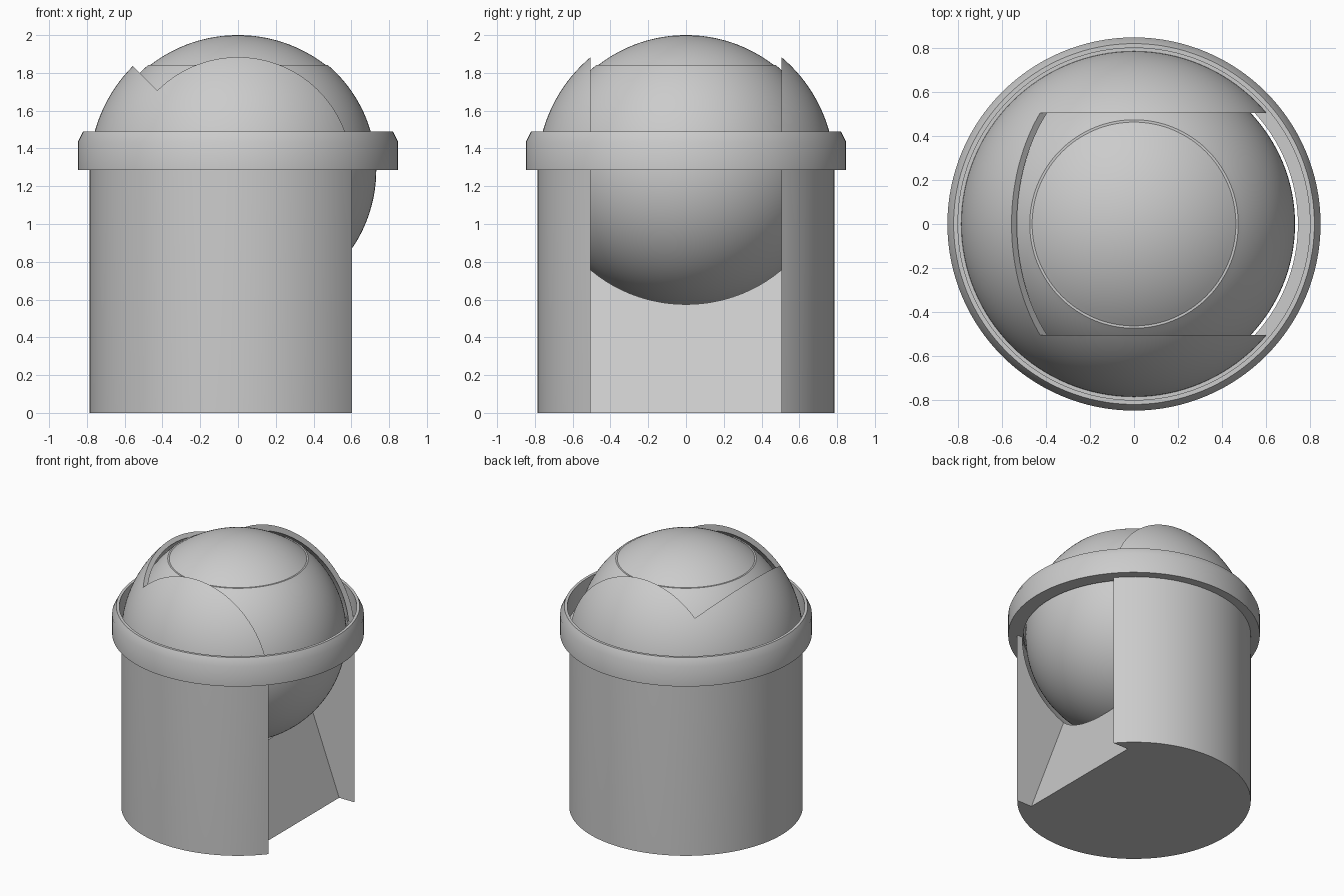
import bpy, bmesh, math

if "Cube" in bpy.data.objects:
    bpy.data.objects.remove(bpy.data.objects["Cube"])

CZ = 1.28          # joint centre height
SLOT = 0.505       # half width of the slot


def arc(r, cz, a0, a1, n):
    """Points (radius, z) on a circle, angles in degrees from horizontal."""
    out = []
    for i in range(n + 1):
        a = math.radians(a0 + (a1 - a0) * i / n)
        out.append((max(r * math.cos(a), 0.0), cz + r * math.sin(a)))
    return out


def new_object(name, bm):
    bmesh.ops.recalc_face_normals(bm, faces=bm.faces)
    me = bpy.data.meshes.new(name)
    bm.to_mesh(me)
    bm.free()
    ob = bpy.data.objects.new(name, me)
    bpy.context.collection.objects.link(ob)
    return ob


def lathe(name, profile, closed=False, steps=128):
    """Spin a (radius, z) profile about the z axis."""
    bm = bmesh.new()
    vs = [bm.verts.new((r, 0, z)) for r, z in profile]
    es = [bm.edges.new(p) for p in zip(vs, vs[1:])]
    if closed:
        es.append(bm.edges.new((vs[-1], vs[0])))
    bmesh.ops.spin(bm, geom=vs + es, axis=(0, 0, 1), cent=(0, 0, 0),
                   angle=2 * math.pi, steps=steps, use_duplicate=False)
    bmesh.ops.remove_doubles(bm, verts=bm.verts, dist=1e-5)
    return new_object(name, bm)


def activate(ob):
    bpy.ops.object.select_all(action='DESELECT')
    ob.select_set(True)
    bpy.context.view_layer.objects.active = ob


def cut(ob, cutter):
    cutter.hide_render = True
    m = ob.modifiers.new("cut", 'BOOLEAN')
    m.operation = 'DIFFERENCE'
    m.solver = 'EXACT'
    m.object = cutter
    activate(ob)
    bpy.ops.object.modifier_apply(modifier=m.name)
    bpy.data.objects.remove(cutter)


def smooth(ob, angle=30):
    activate(ob)
    bpy.ops.object.shade_smooth_by_angle(angle=math.radians(angle))


# Socket housing: cylinder with a domed top
socket = lathe("socket_housing", [(0, 0), (0.787, 0)] + arc(0.787, CZ, 0, 90, 32))

# Spherical cavity for the ball
cut(socket, lathe("cavity_cutter", arc(0.753, CZ, -90, 90, 64), steps=120))

# Swing slot: opens from the upper left round to the lower right
low = math.tan(math.radians(20.5))
outline = [(0, CZ), (-1.5, CZ + 1.5), (2, CZ + 1.5), (2, -0.5), ((CZ + 0.5) * low, -0.5)]
bm = bmesh.new()
face = bm.faces.new([bm.verts.new((x, -SLOT, z)) for x, z in outline])
res = bmesh.ops.extrude_face_region(bm, geom=[face])
for v in res["geom"]:
    if isinstance(v, bmesh.types.BMVert):
        v.co.y = SLOT
bmesh.ops.triangulate(bm, faces=bm.faces)
cut(socket, new_object("slot_cutter", bm))
smooth(socket)

# Ball, flattened on top with a slightly smaller cap seated on it
ball_r, ball_z, step_z, cap_r = 0.732, 1.285, 1.843, 0.463
h = 2.0 - step_z
R = (cap_r ** 2 + h ** 2) / (2 * h)
ball = lathe("ball",
             arc(ball_r, ball_z, -90, math.degrees(math.asin((step_z - ball_z) / ball_r)), 56)
             + [(cap_r, step_z)]
             + arc(R, 2.0 - R, math.degrees(math.acos(cap_r / R)), 90, 16)[1:])
smooth(ball)

# Retaining ring with chamfered rim and inner ledge
ring = lathe("retaining_ring",
             [(0.745, 1.287), (0.848, 1.287), (0.848, 1.435), (0.82, 1.49),
              (0.80, 1.49), (0.80, 1.33), (0.745, 1.33)], closed=True)
smooth(ring)
